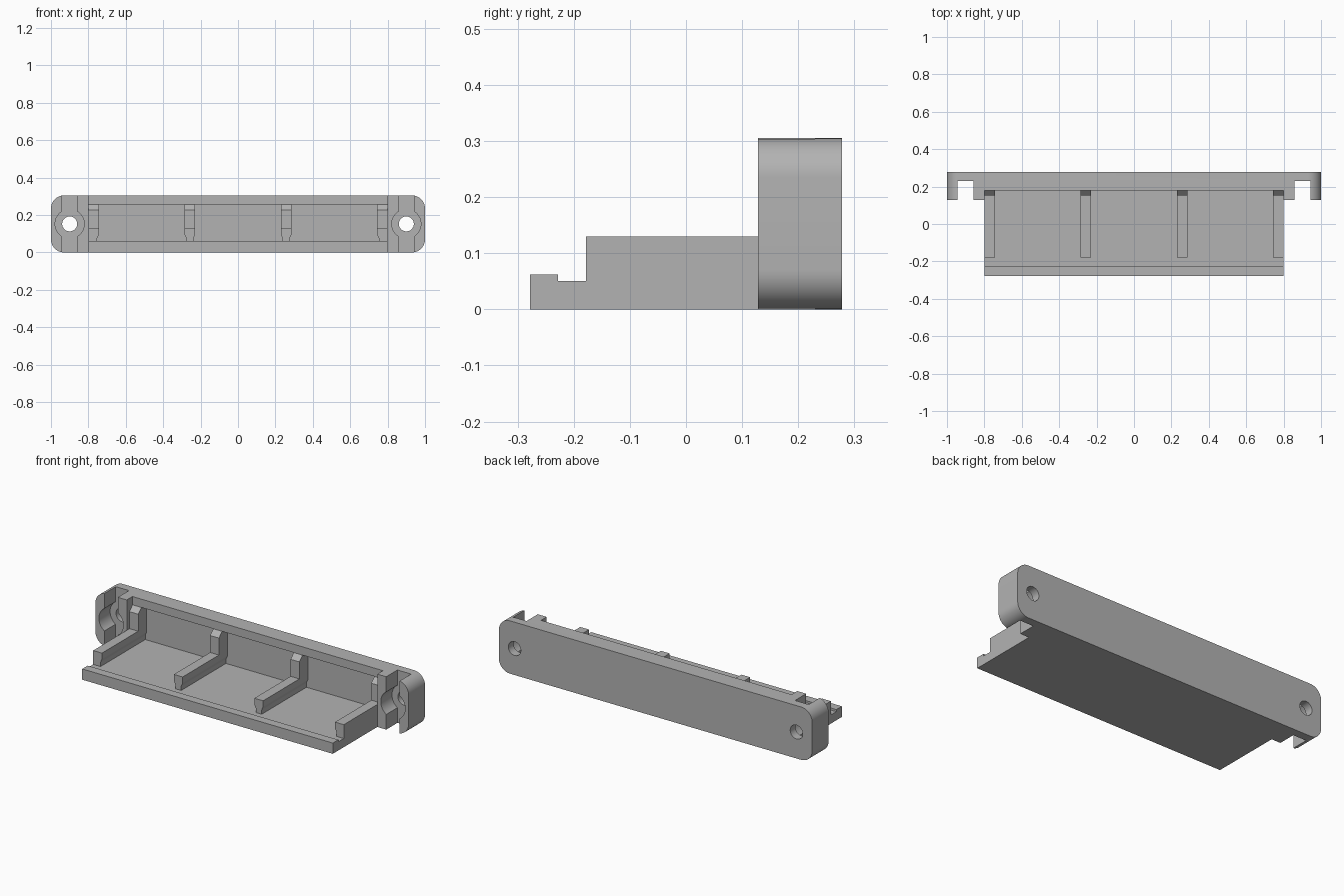
import bpy, bmesh, math
from mathutils import Vector

if "Cube" in bpy.data.objects:
    bpy.data.objects.remove(bpy.data.objects["Cube"], do_unlink=True)

grey = bpy.data.materials.new("plain grey")
grey.use_nodes = True
grey.diffuse_color = (0.45, 0.45, 0.45, 1)
grey.node_tree.nodes["Principled BSDF"].inputs["Base Color"].default_value = (0.45, 0.45, 0.45, 1)


def prism(name, points, direction):
    """Extrude a closed 3D outline along a direction."""
    bm = bmesh.new()
    face = bm.faces.new([bm.verts.new(p) for p in points])
    new = bmesh.ops.extrude_face_region(bm, geom=[face])["geom"]
    bmesh.ops.translate(bm, vec=Vector(direction),
                        verts=[v for v in new if isinstance(v, bmesh.types.BMVert)])
    bmesh.ops.recalc_face_normals(bm, faces=bm.faces)
    mesh = bpy.data.meshes.new(name)
    bm.to_mesh(mesh)
    bm.free()
    mesh.materials.append(grey)
    obj = bpy.data.objects.new(name, mesh)
    bpy.context.collection.objects.link(obj)
    return obj


def along_y(name, xz, y0, y1):
    return prism(name, [(x, y0, z) for x, z in xz], (0, y1 - y0, 0))


def along_x(name, yz, x0, x1):
    return prism(name, [(x0, y, z) for y, z in yz], (x1 - x0, 0, 0))


def box(name, x0, x1, y0, y1, z0, z1):
    return along_y(name, [(x0, z0), (x1, z0), (x1, z1), (x0, z1)], y0, y1)


def circle(cx, cz, r, n=48):
    return [(cx + r * math.cos(2 * math.pi * i / n),
             cz + r * math.sin(2 * math.pi * i / n)) for i in range(n)]


def cut(target, cutter):
    mod = target.modifiers.new("cut", "BOOLEAN")
    mod.operation = "DIFFERENCE"
    mod.solver = "EXACT"
    mod.object = cutter
    bpy.context.view_layer.objects.active = target
    bpy.ops.object.modifier_apply(modifier=mod.name)
    bpy.data.objects.remove(cutter, do_unlink=True)


HEIGHT, BACK, FRONT, INNER = 0.305, 0.278, 0.128, 0.23
HALF, FLOOR, RADIUS = 0.8, 0.05, 0.07

# Rounded face plate
outline = []
for k, (sx, sz) in enumerate([(1, 1), (-1, 1), (-1, -1), (1, -1)]):
    for i in range(13):
        a = math.pi / 2 * (k + i / 12)
        outline.append((sx * (1 - RADIUS) + RADIUS * math.cos(a),
                        HEIGHT / 2 + sz * (HEIGHT / 2 - RADIUS) + RADIUS * math.sin(a)))
plate = along_y("face_plate", outline, FRONT, BACK)

# Step back between the ends, then the long recess
cut(plate, box("step_cutter", -HALF, HALF, 0, 0.18, -1, 1))
cut(plate, box("recess_cutter", -HALF, HALF, 0, INNER, FLOOR, 0.257))

# Screw slots, round pockets and through holes
for s in (-1, 1):
    cut(plate, box("slot_cutter", s * 0.9 - 0.043, s * 0.9 + 0.043, 0, INNER, -1, 1))
    cut(plate, along_y("pocket_cutter", circle(s * 0.9, HEIGHT / 2, 0.078), 0, INNER))
    cut(plate, along_y("hole_cutter", circle(s * 0.9, HEIGHT / 2, 0.04), 0, 1))

bpy.ops.object.select_all(action="DESELECT")
plate.select_set(True)
bpy.context.view_layer.objects.active = plate
bpy.ops.object.shade_smooth_by_angle(angle=math.radians(30))

# Tray with raised front lip
along_x("tray", [(-0.278, 0), (0.18, 0), (0.18, FLOOR), (-0.228, FLOOR),
                 (-0.228, 0.062), (-0.278, 0.062)], -HALF, HALF)

# Ribs with a narrower foot, and chamfered posts at their back ends
for n, x in enumerate((-0.772, -0.257, 0.257, 0.772)):
    left, right = x - 0.028, x + 0.028
    foot_left = left if n == 0 else left + 0.009
    foot_right = right if n == 3 else right - 0.009
    along_y(f"rib_{n + 1}", [(foot_left, FLOOR), (foot_right, FLOOR), (foot_right, 0.075),
                             (right, 0.095), (right, 0.13), (left, 0.13),
                             (left, 0.095), (foot_left, 0.075)], -0.178, INNER)
    along_x(f"post_{n + 1}", [(0.153, 0.13), (0.153, 0.228), (0.182, 0.257),
                              (INNER, 0.257), (INNER, 0.13)], left, right)
